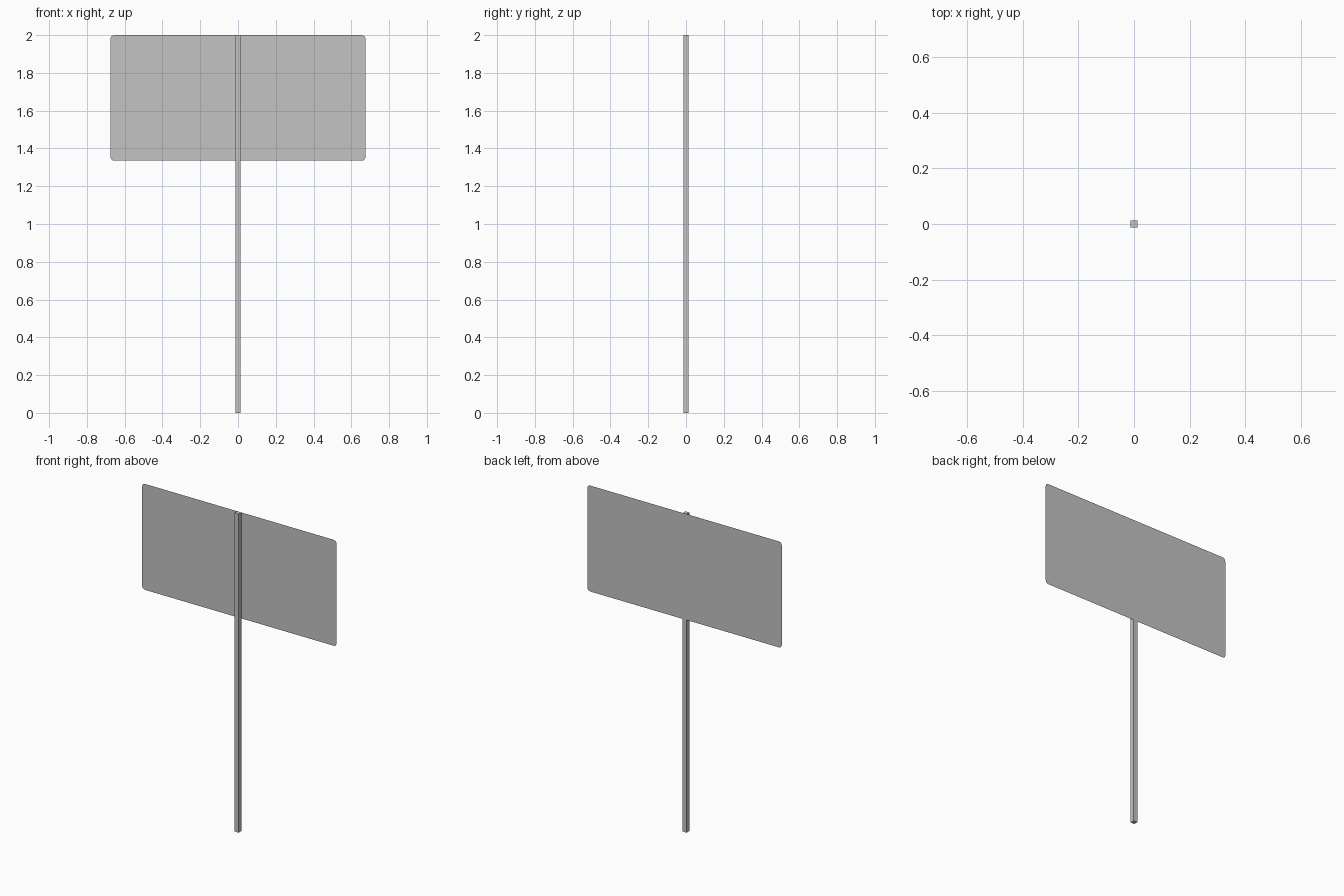
import bpy, bmesh
from math import sin, cos, pi

cube = bpy.data.objects.get("Cube")
if cube:
    bpy.data.objects.remove(cube, do_unlink=True)

HEIGHT = 2.0
POST = 0.027
PANEL_HALF, PANEL_LOW = 0.675, 1.335
RADIUS, STEPS = 0.02, 4

# Single light grey metal
metal = bpy.data.materials.new("light_grey_metal")
metal.use_nodes = True
grey = (0.55, 0.55, 0.55, 1)
metal.diffuse_color = grey
metal.node_tree.nodes["Principled BSDF"].inputs["Base Color"].default_value = grey


def add_object(name, bm):
    mesh = bpy.data.meshes.new(name)
    bm.to_mesh(mesh)
    bm.free()
    mesh.materials.append(metal)
    obj = bpy.data.objects.new(name, mesh)
    bpy.context.collection.objects.link(obj)


# Square post
bm = bmesh.new()
bmesh.ops.create_cube(bm, size=1)
bmesh.ops.scale(bm, vec=(POST, POST, HEIGHT), verts=bm.verts)
bmesh.ops.translate(bm, vec=(0, 0, HEIGHT / 2), verts=bm.verts)
add_object("post", bm)

# Thin sign sheet with rounded corners, fixed to the back of the post
bm = bmesh.new()
right, left = PANEL_HALF - RADIUS, RADIUS - PANEL_HALF
top, low = HEIGHT - RADIUS, PANEL_LOW + RADIUS
corners = [(right, top), (left, top), (left, low), (right, low)]
outline = []
for i, (x, z) in enumerate(corners):
    for s in range(STEPS + 1):
        a = (i + s / STEPS) * pi / 2
        outline.append(bm.verts.new((x + RADIUS * cos(a), POST / 2, z + RADIUS * sin(a))))
face = bm.faces.new(outline)
face.normal_update()
if face.normal.y < 0:
    face.normal_flip()
add_object("sign_panel", bm)
